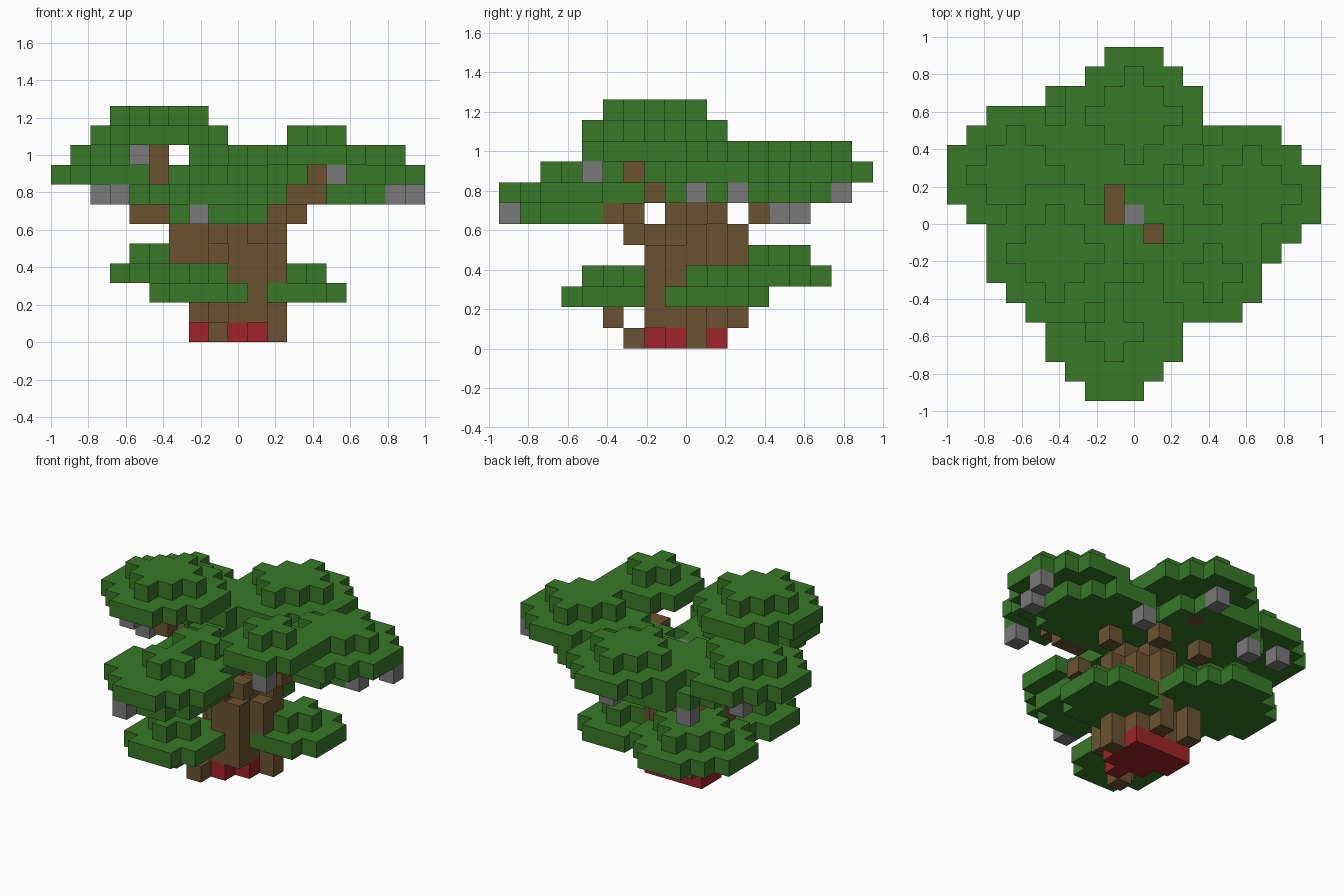
import bpy
import bmesh
from mathutils import Vector

cube = bpy.data.objects.get("Cube")
if cube:
    bpy.data.objects.remove(cube, do_unlink=True)

UNIT = 2 / 19
ORIGIN = Vector((-1, -9 * UNIT, 0))


def material(name, rgb):
    mat = bpy.data.materials.new(name)
    mat.use_nodes = True
    mat.diffuse_color = (*rgb, 1)
    mat.node_tree.nodes["Principled BSDF"].inputs["Base Color"].default_value = (*rgb, 1)
    return mat


green = material("leaf green", (0.040, 0.190, 0.022))
brown = material("bark brown", (0.148, 0.086, 0.030))
gray = material("lantern gray", (0.195, 0.195, 0.195))
red = material("base red", (0.350, 0.018, 0.022))

blocks = {}  # cell -> (part name, material)


def put(part, mat, cells):
    for cell in cells:
        blocks[cell] = (part, mat)


def disc(x, y, z, radius, limit):
    """Flat round of blocks whose corners are clipped by the step limit."""
    span = range(-radius, radius + 1)
    return [(x + a, y + b, z) for a in span for b in span if abs(a) + abs(b) <= limit]


def pad(part, x, y, z, radius, cap):
    """Leaf pad: a round with a smaller diamond on top."""
    put(part, green, disc(x, y, z, radius, radius + 1))
    put(part, green, disc(x, y, z + 1, cap, cap))


# Large leaf pads of the crown
pad("crown_pad_top", 5, 7, 10, 3, 2)
pad("crown_pad_left", 15, 10, 8, 3, 2)
pad("crown_pad_back", 9, 14, 8, 3, 2)
put("crown_pad_back", green, [(10, 14, 7), (9, 15, 7)])
pad("crown_pad_right", 3, 11, 8, 3, 2)
pad("crown_pad_front", 8, 3, 7, 3, 1)
put("crown_pad_front", green, disc(8, 3, 6, 2, 3))

# Inner pads below the crown
pad("inner_pad_left", 13, 10, 7, 3, 2)
pad("inner_pad_back", 7, 12, 7, 3, 2)
pad("inner_pad_front", 8, 6, 7, 2, 1)
pad("small_pad_front_left", 13, 6, 9, 2, 1)

# Gaps in the inner pads beside the branches
for gap in ((14, 7, 7), (8, 9, 7), (8, 10, 7)):
    blocks.pop(gap, None)

# Low leaf pads around the trunk
pad("low_pad_back", 6, 12, 3, 3, 2)
pad("low_pad_front", 7, 5, 2, 2, 1)
pad("low_pad_left", 12, 10, 2, 2, 1)

# Stepped trunk column, widening at the top
for z in range(1, 6):
    put("trunk", brown, disc(9, 9, z, 2, 2))
for z in range(1, 5):
    put("trunk", brown, [(10, 7, z)])
for z in (3, 4):
    put("trunk", brown, [(11, 8, z)])
for z in (4, 5):
    put("trunk", brown, [(6, 9, z)])
put("trunk", brown, disc(9, 9, 6, 1, 1))

# Red base with root blocks
put("base", red, [c for c in disc(9, 9, 0, 2, 2) if c[1] < 11])
put("base", red, [(7, 10, 0)])
put("roots", brown, [(8, 6, 0), (11, 9, 0), (7, 5, 1), (7, 10, 1), (7, 11, 1), (7, 11, 2)])

# Branches reaching to the pads
put("branches", brown, [
    (8, 6, 5), (7, 6, 6), (8, 5, 6), (10, 5, 6),
    (11, 6, 6), (12, 7, 7), (13, 7, 7), (13, 6, 8),
    (5, 10, 6), (4, 10, 6), (5, 7, 8), (5, 7, 9),
    (12, 10, 6), (7, 12, 6), (10, 12, 6), (9, 14, 7), (8, 10, 6)])

# Lanterns hanging under the pads
put("lanterns", gray, [
    (4, 5, 9), (14, 4, 8), (3, 8, 7), (2, 13, 7), (17, 9, 7),
    (18, 11, 7), (9, 16, 7), (7, 0, 6), (5, 14, 6), (12, 13, 6), (9, 9, 7)])


def build(part, mat, cells):
    """Make one object from the outer faces of its blocks."""
    bm = bmesh.new()
    for cell in cells:
        for axis in range(3):
            for side in (0, 1):
                near = list(cell)
                near[axis] += 2 * side - 1
                if tuple(near) in blocks:
                    continue
                u, v = (axis + 1) % 3, (axis + 2) % 3
                ring = []
                for a, b in ((0, 0), (1, 0), (1, 1), (0, 1)):
                    corner = Vector(cell)
                    corner[axis] += side
                    corner[u] += a
                    corner[v] += b
                    ring.append(bm.verts.new(ORIGIN + corner * UNIT))
                bm.faces.new(ring if side else ring[::-1])
    bmesh.ops.remove_doubles(bm, verts=bm.verts, dist=UNIT / 100)
    mesh = bpy.data.meshes.new(part)
    bm.to_mesh(mesh)
    bm.free()
    mesh.materials.append(mat)
    bpy.context.scene.collection.objects.link(bpy.data.objects.new(part, mesh))


parts = {}
for cell, key in blocks.items():
    parts.setdefault(key, []).append(cell)
for (part, mat), cells in parts.items():
    build(part, mat, cells)
